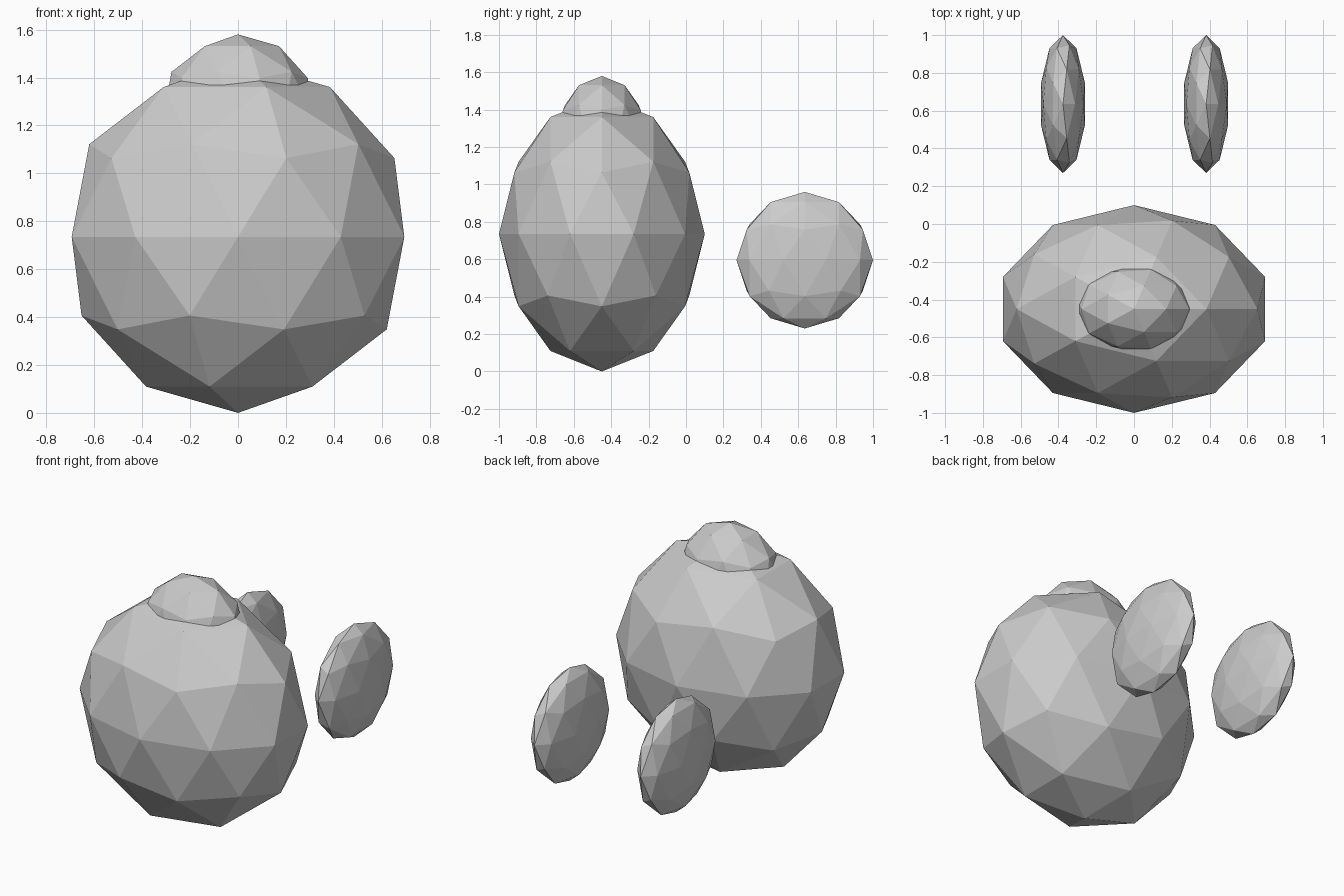
import bpy

if "Cube" in bpy.data.objects:
    bpy.data.objects.remove(bpy.data.objects["Cube"])


def faceted_ellipsoid(name, center, radii):
    """Low-poly icosphere stretched to the given radii, flat shaded."""
    bpy.ops.mesh.primitive_ico_sphere_add(subdivisions=2, radius=1, location=center)
    obj = bpy.context.object
    obj.name = name
    obj.scale = radii
    bpy.ops.object.transform_apply(location=False, rotation=False, scale=True)
    return obj


# Large egg-shaped body at the front
faceted_ellipsoid("body", (0, -0.45, 0.735), (0.73, 0.55, 0.735))

# Small cap sunk into the top of the body
faceted_ellipsoid("top_cap", (0, -0.45, 1.25), (0.326, 0.244, 0.33))

# Two thin floating discs behind the body
for name, x in (("left_disc", -0.376), ("right_disc", 0.382)):
    faceted_ellipsoid(name, (x, 0.635, 0.595), (0.122, 0.365, 0.365))
